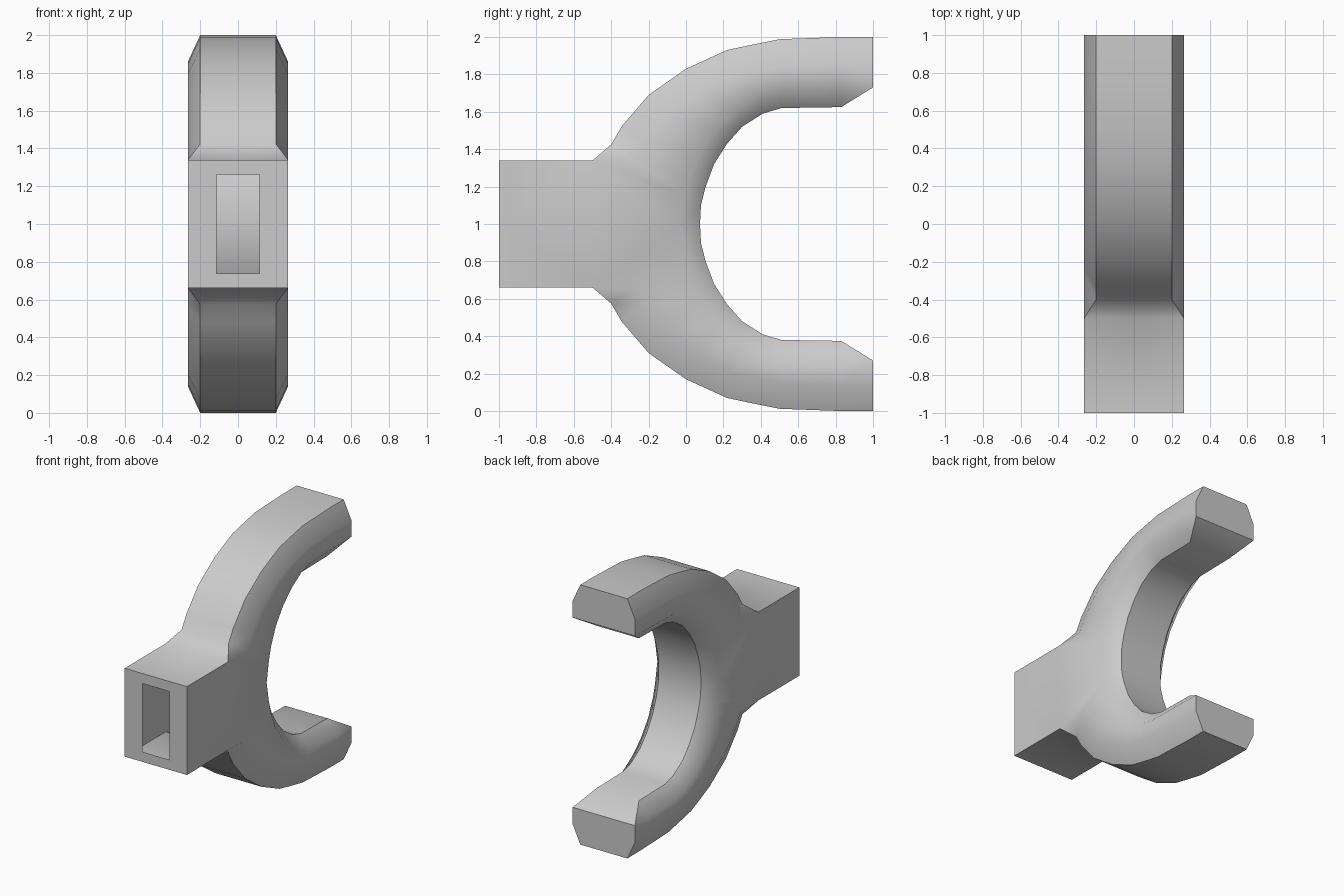
import bpy, bmesh

if "Cube" in bpy.data.objects:
    bpy.data.objects.remove(bpy.data.objects["Cube"])

# All points are (y, z) with z measured from the symmetry plane at z = 1
W = 0.265                      # half width of block and fork flanks
outer = [(-0.5, .34), (-0.4, .425), (-0.345, .52), (-0.2, .69), (0, .83), (.22, .93),
         (.36, .96), (.5, .988), (.83, 1.0), (1.0, 1.0)]
inner = [(.075, 0), (.08, .1), (.105, .2), (.15, .32), (.22, .43), (.3, .52),
         (.41, .59), (.51, .62), (.83, .625), (1.0, .73)]


def toward(a, b, dist):
    d = ((b[0] - a[0]) ** 2 + (b[1] - a[1]) ** 2) ** .5
    return tuple(p + (q - p) * dist / d for p, q in zip(a, b))


bm = bmesh.new()


def face(*pts):
    return bm.faces.new([bm.verts.new(p) for p in pts])


# Cross-section of the curved arm at every station
rows = []
last = len(outer) - 1
for i, (o, n) in enumerate(zip(outer, inner)):
    mo = o if i == 0 else toward(o, n, .14)
    mi = n if i == last else (-.03, 0) if i == 0 else toward(n, o, .1)
    wo = W if i == 0 else .2
    wi = W if i == last else .18
    rows.append([(0, *o), (wo, *o), (W, *mo), (W, *mi), (wi, *n), (0, *n)])
for a, b in zip(rows, rows[1:]):
    for j in range(5):
        face(a[j], a[j + 1], b[j + 1], b[j])
face(*rows[-1])                                                    # arm tip

# Hollow shank block with a slot in its front
face((W, -.5, .34), (W, -.5, 0), (W, -.03, 0))
face((W, -1, 0), (W, -.5, 0), (W, -.5, .34), (W, -1, .34))
face((0, -1, .34), (W, -1, .34), (W, -.5, .34), (0, -.5, .34))
hx, hz = .115, .263
face((hx, -1, 0), (W, -1, 0), (W, -1, .34), (hx, -1, hz))
front = face((0, -1, hz), (hx, -1, hz), (W, -1, .34), (0, -1, .34))

# Weld, drop collapsed corners, face outward
bmesh.ops.remove_doubles(bm, verts=bm.verts, dist=1e-4)
bmesh.ops.dissolve_degenerate(bm, edges=bm.edges, dist=1e-4)
bmesh.ops.recalc_face_normals(bm, faces=bm.faces)
bm.normal_update()
if any(f.normal.y > .9 and f.calc_center_median().y < -.99 for f in bm.faces):
    bmesh.ops.reverse_faces(bm, faces=bm.faces)
mesh = bpy.data.meshes.new("fork_bracket")
bm.to_mesh(mesh)
bm.free()

# Mirror the quarter to both sides and both arms
fork = bpy.data.objects.new("fork_bracket", mesh)
bpy.context.collection.objects.link(fork)
fork.location.z = 1
bpy.context.view_layer.objects.active = fork
fork.select_set(True)
mir = fork.modifiers.new("mirror", 'MIRROR')
mir.use_axis = (True, False, True)
mir.merge_threshold = .001
bpy.ops.object.modifier_apply(modifier=mir.name)
bpy.ops.object.shade_smooth_by_angle(angle=.8)
